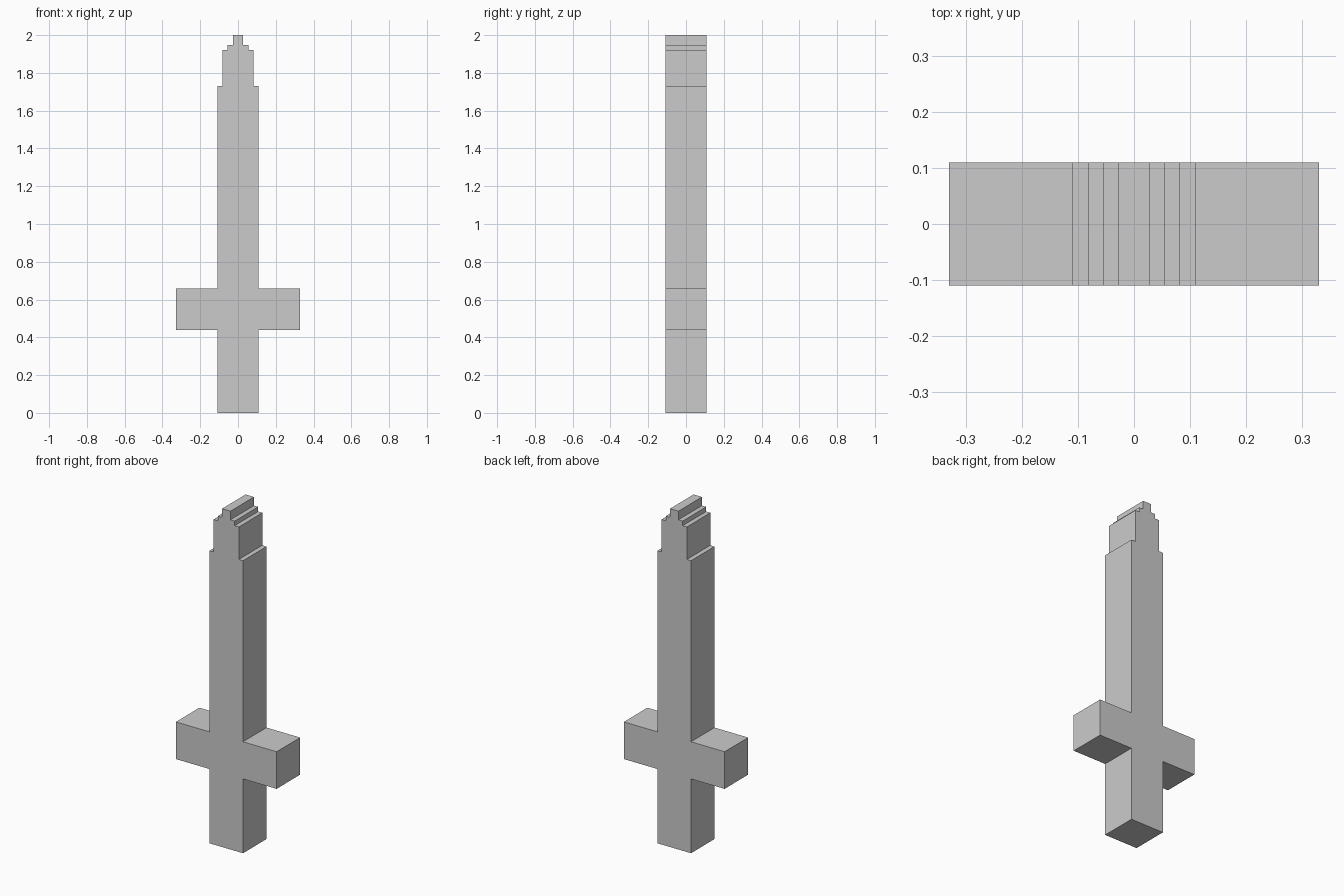
import bpy, bmesh

if "Cube" in bpy.data.objects:
    bpy.data.objects.remove(bpy.data.objects["Cube"])

U = 0.02745          # grid unit of the blocky design
DEPTH = 8 * U        # constant front-to-back thickness

# Right half of the outline (x, z), from the base up to the stepped tip
half = [(4*U, 0), (4*U, 16*U), (12*U, 16*U), (12*U, 24*U), (4*U, 24*U),
        (4*U, 63*U), (3*U, 63*U), (3*U, 70*U), (2*U, 70*U), (2*U, 71*U),
        (U, 71*U), (U, 2.0)]
outline = half + [(-x, z) for x, z in reversed(half)]

# Sword body: mirrored outline extruded along y
bm = bmesh.new()
face = bm.faces.new([bm.verts.new((x, -DEPTH / 2, z)) for x, z in outline])
ext = bmesh.ops.extrude_face_region(bm, geom=[face], use_keep_orig=True)
new_verts = [g for g in ext["geom"] if isinstance(g, bmesh.types.BMVert)]
bmesh.ops.translate(bm, verts=new_verts, vec=(0, DEPTH, 0))
bmesh.ops.recalc_face_normals(bm, faces=bm.faces)

mesh = bpy.data.meshes.new("sword")
bm.to_mesh(mesh)
bm.free()
bpy.context.collection.objects.link(bpy.data.objects.new("sword", mesh))
